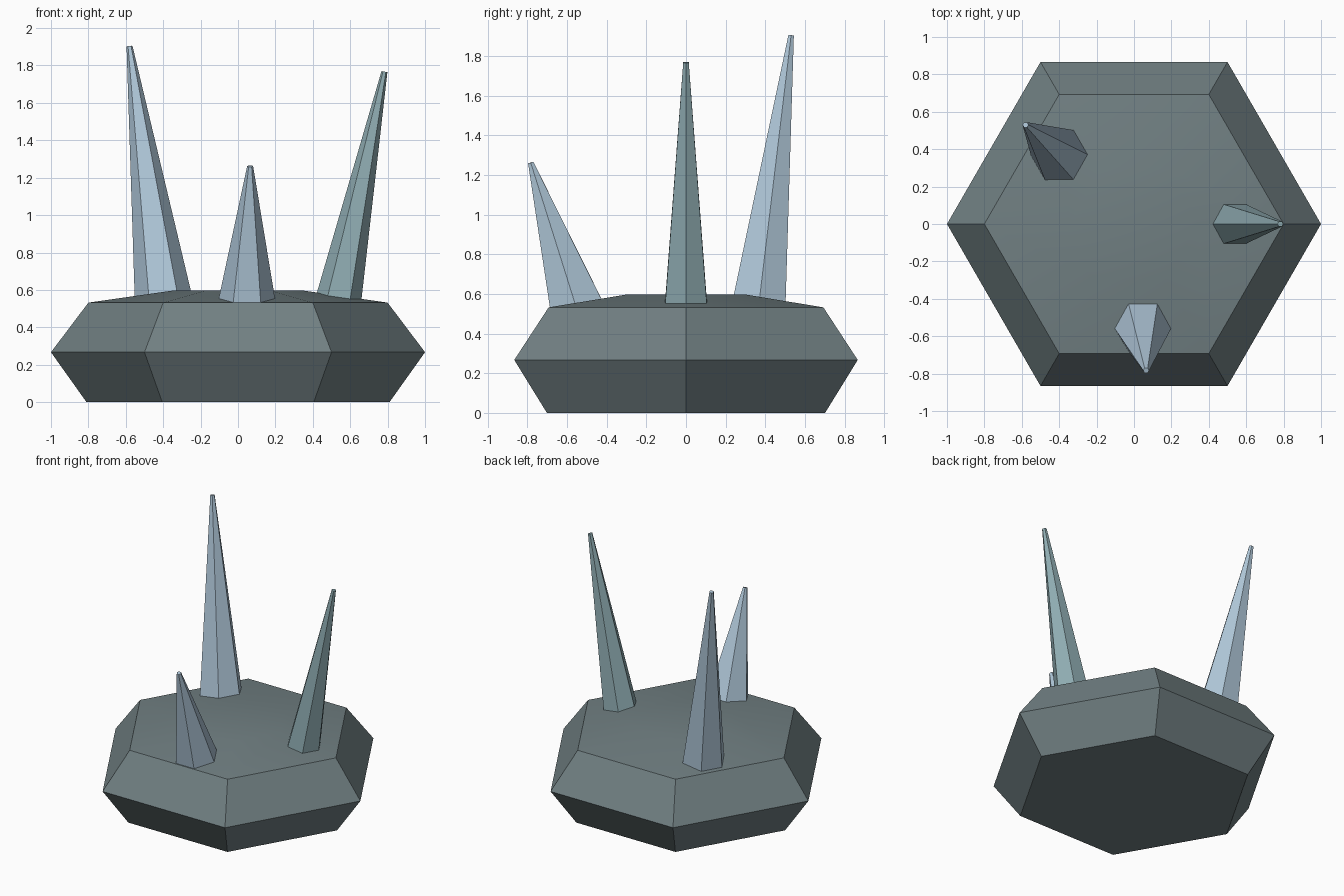
import bpy
import bmesh
from math import cos, sin, pi
from mathutils import Vector

if "Cube" in bpy.data.objects:
    bpy.data.objects.remove(bpy.data.objects["Cube"])


def material(name, rgb):
    mat = bpy.data.materials.new(name)
    mat.use_nodes = True
    color = (*rgb, 1)
    mat.diffuse_color = color
    mat.node_tree.nodes["Principled BSDF"].inputs["Base Color"].default_value = color
    return mat


def hex_loft(name, mat, rings, axis=Vector((0, 0, 1))):
    """Stack hexagons given as (centre, radius), square to the axis."""
    turn = Vector((0, 0, 1)).rotation_difference(axis)
    bm = bmesh.new()
    loops = []
    for centre, r in rings:
        loops.append([bm.verts.new(Vector(centre) + turn @ Vector(
            (r * cos(i * pi / 3), r * sin(i * pi / 3), 0))) for i in range(6)])
    for low, high in zip(loops, loops[1:]):
        for i in range(6):
            j = (i + 1) % 6
            bm.faces.new((low[i], low[j], high[j], high[i]))
    bm.faces.new(loops[0][::-1])
    bm.faces.new(loops[-1])
    mesh = bpy.data.meshes.new(name)
    bm.to_mesh(mesh)
    bm.free()
    mesh.materials.append(mat)
    obj = bpy.data.objects.new(name, mesh)
    bpy.context.collection.objects.link(obj)
    return obj


def spike(name, mat, base, tip, radius):
    """Leaning hexagonal spike, its foot sunk into the stone."""
    base, tip = Vector(base), Vector(tip)
    axis = tip - base
    foot = base - axis * 0.09
    tip_radius = 0.016
    foot_radius = radius + (radius - tip_radius) * 0.09
    return hex_loft(name, mat, [(foot, foot_radius), (tip, tip_radius)], axis)


stone = material("dark stone", (0.165, 0.215, 0.225))
blue = material("pale blue crystal", (0.43, 0.57, 0.69))
teal = material("teal crystal", (0.28, 0.42, 0.45))

# Stone base with a gently domed top
base = hex_loft("stone_base", stone, [
    ((0, 0, 0), 0.81), ((0, 0, 0.267), 1.0),
    ((0, 0, 0.532), 0.8), ((0, 0, 0.597), 0.345)])
bpy.context.view_layer.objects.active = base
base.select_set(True)
bpy.ops.object.shade_smooth_by_angle(angle=pi / 6)

# Crystal spikes
spike("tall_spike", blue, (-0.4, 0.37, 0.56), (-0.58, 0.53, 1.903), 0.153)
spike("side_spike", teal, (0.54, 0, 0.56), (0.783, 0, 1.767), 0.121)
spike("front_spike", blue, (0.048, -0.56, 0.555), (0.065, -0.783, 1.262), 0.15)
